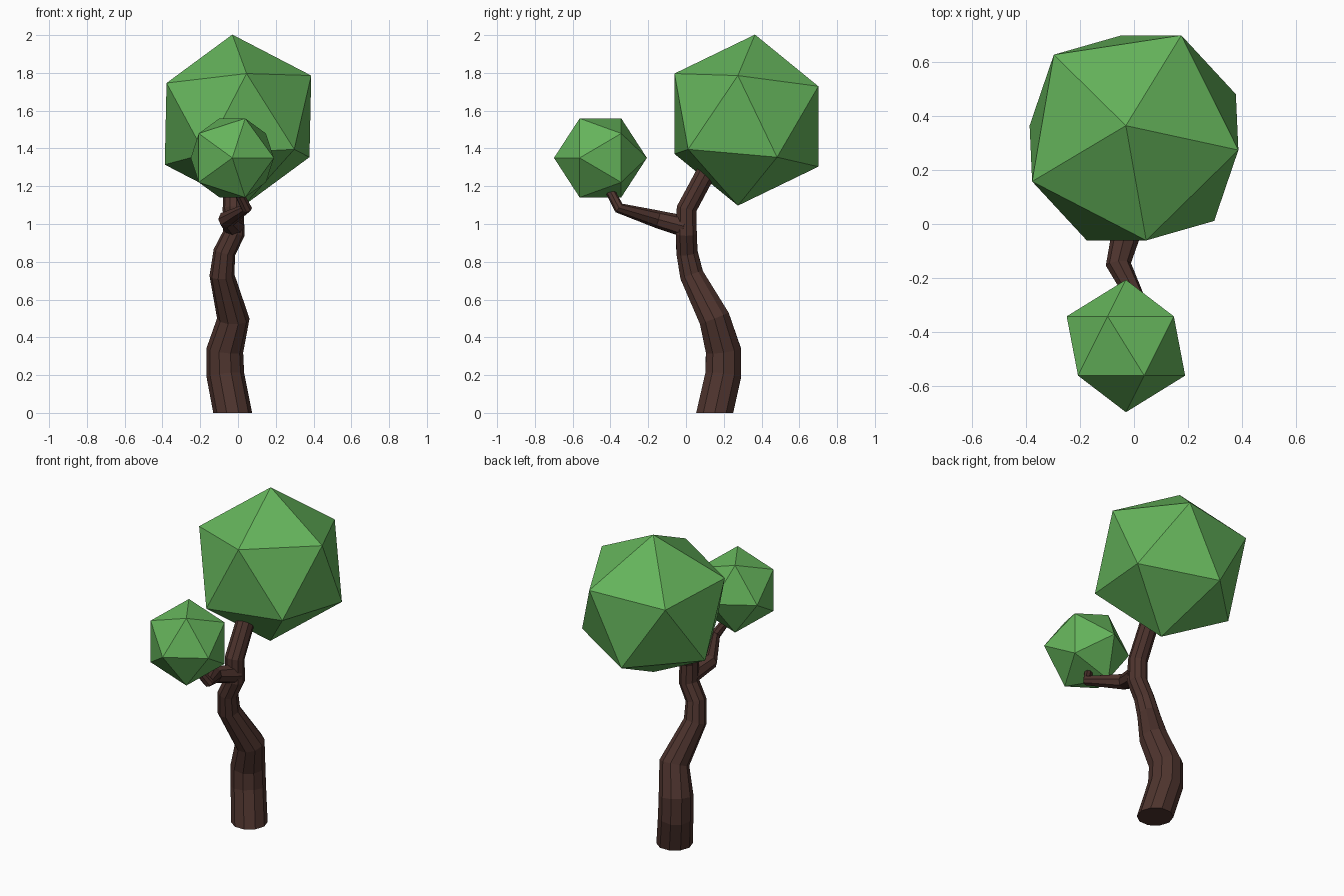
import bpy, bmesh, math
from mathutils import Vector, Matrix

if "Cube" in bpy.data.objects:
    bpy.data.objects.remove(bpy.data.objects["Cube"])


def material(name, rgb):
    m = bpy.data.materials.new(name)
    m.diffuse_color = (*rgb, 1)
    m.use_nodes = True
    m.node_tree.nodes["Principled BSDF"].inputs["Base Color"].default_value = m.diffuse_color
    return m


bark = material("brown bark", (0.076, 0.034, 0.027))
leaf = material("leaf green", (0.130, 0.456, 0.105))


def finish(bm, name, mat):
    bmesh.ops.recalc_face_normals(bm, faces=bm.faces)
    me = bpy.data.meshes.new(name)
    bm.to_mesh(me)
    bm.free()
    me.materials.append(mat)
    ob = bpy.data.objects.new(name, me)
    bpy.context.collection.objects.link(ob)
    return ob


def limb(name, path, sides, first_dir=None):
    """Tapered faceted tube through (x, y, z, radius) points."""
    bm = bmesh.new()
    pts = [Vector(p[:3]) for p in path]
    rings = []
    for i, p in enumerate(pts):
        d_in = (p - pts[max(i - 1, 0)]).normalized()
        d_out = (pts[min(i + 1, len(pts) - 1)] - p).normalized()
        t = (d_in + d_out).normalized()
        if i == 0 and first_dir:
            t = Vector(first_dir)
        u = Vector((1, 0, 0))
        u = (u - t * u.dot(t)).normalized()
        v = t.cross(u)
        ring = []
        for k in range(sides):
            a = 2 * math.pi * k / sides
            ring.append(bm.verts.new(p + path[i][3] * (u * math.cos(a) + v * math.sin(a))))
        rings.append(ring)
    for a, b in zip(rings, rings[1:]):
        for k in range(sides):
            n = (k + 1) % sides
            bm.faces.new((a[k], a[n], b[n], b[k]))
    bm.faces.new(rings[0][::-1])
    bm.faces.new(rings[-1])
    return finish(bm, name, bark)


def foliage(name, centre, radius, tip, ring_dir):
    """Icosahedron with one corner toward tip and the next toward ring_dir."""
    z = Vector(tip).normalized()
    x = Vector(ring_dir)
    x = (x - z * x.dot(z)).normalized()
    rot = Matrix((x, z.cross(x), z)).transposed().to_4x4()
    bm = bmesh.new()
    bmesh.ops.create_icosphere(bm, subdivisions=1, radius=radius,
                               matrix=Matrix.Translation(centre) @ rot)
    return finish(bm, name, leaf)


# Winding trunk
limb("trunk", [
    (-0.028, 0.152, 0.00, 0.103),
    (-0.067, 0.197, 0.20, 0.100),
    (-0.070, 0.198, 0.33, 0.098),
    (-0.025, 0.150, 0.50, 0.086),
    (-0.085, 0.030, 0.73, 0.066),
    (-0.072, 0.005, 0.85, 0.059),
    (-0.022, 0.002, 0.95, 0.058),
    (-0.025, 0.003, 1.08, 0.056),
    (-0.022, 0.105, 1.27, 0.054),
    (-0.010, 0.160, 1.38, 0.050),
], 10, (0, 0, 1))

# Side branch
limb("side_branch", [
    (-0.020, 0.000, 0.985, 0.057),
    (-0.058, -0.150, 1.025, 0.047),
    (0.045, -0.355, 1.085, 0.029),
    (0.000, -0.400, 1.170, 0.025),
    (-0.020, -0.430, 1.240, 0.022),
], 8)

# Leaf crowns
foliage("large_crown", (0, 0.32, 1.55), 0.456, (-0.03, 0.045, 0.45), (0.045, -0.38, 0.25))
foliage("small_crown", (-0.03, -0.453, 1.35), 0.246, (0, -1, 0), (1, 0, 0))
